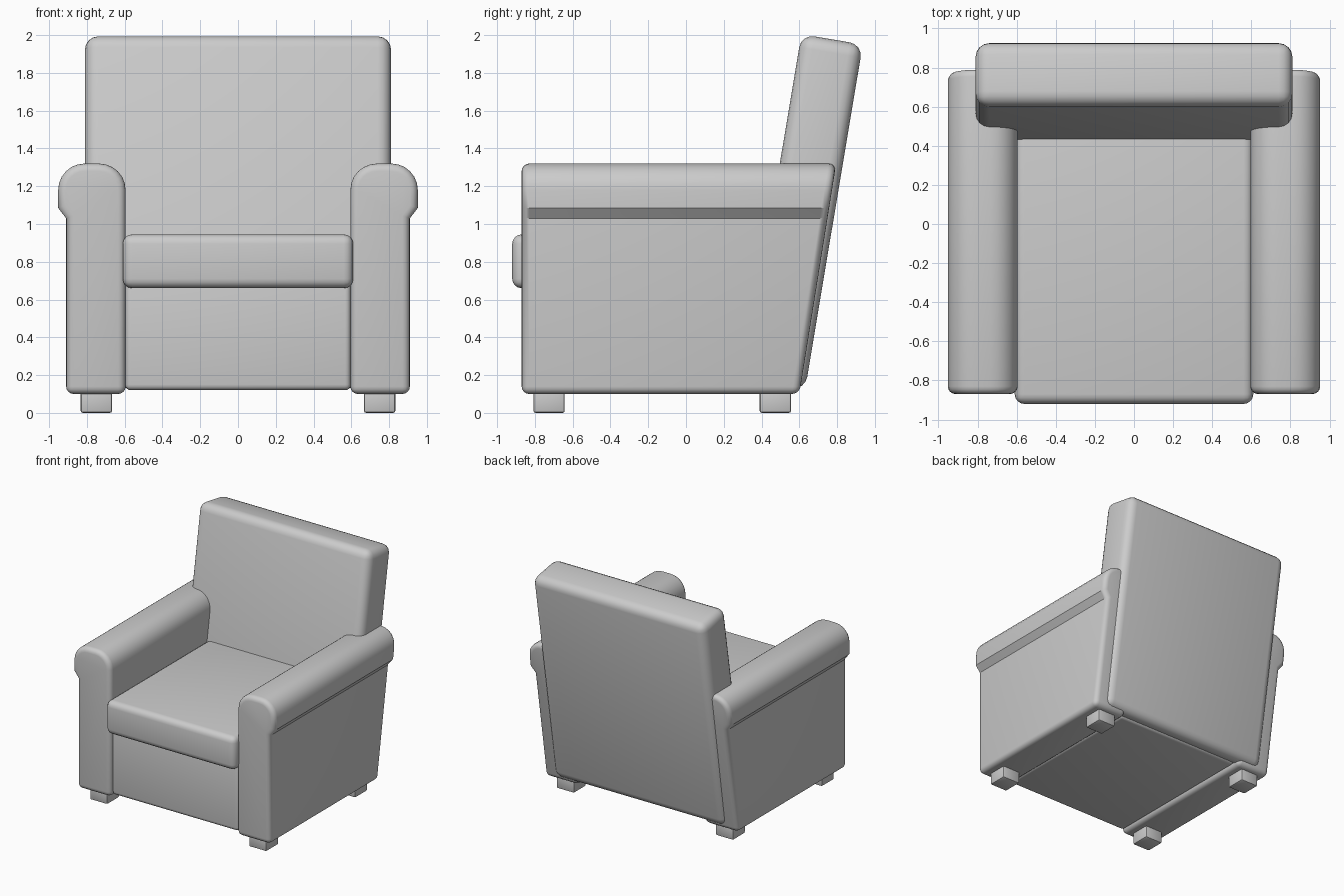
import bpy, bmesh
from math import sin, cos, pi, radians

if "Cube" in bpy.data.objects:
    bpy.data.objects.remove(bpy.data.objects["Cube"])


def finish(obj, bevel, segments=4, angle=40):
    mod = obj.modifiers.new("soft edges", 'BEVEL')
    mod.width, mod.segments = bevel, segments
    mod.limit_method, mod.angle_limit = 'ANGLE', radians(angle)
    bpy.ops.object.select_all(action='DESELECT')
    obj.select_set(True)
    bpy.context.view_layer.objects.active = obj
    bpy.ops.object.modifier_apply(modifier=mod.name)
    bpy.ops.object.shade_smooth_by_angle(angle=radians(35))
    return obj


def loft(name, start, end, bevel, segments=4):
    """Solid between two matching outlines."""
    bm = bmesh.new()
    a = [bm.verts.new(p) for p in start]
    b = [bm.verts.new(p) for p in end]
    bm.faces.new(a)
    bm.faces.new(b[::-1])
    n = len(a)
    for i in range(n):
        bm.faces.new((a[i], b[i], b[(i + 1) % n], a[(i + 1) % n]))
    bmesh.ops.recalc_face_normals(bm, faces=bm.faces)
    mesh = bpy.data.meshes.new(name)
    bm.to_mesh(mesh)
    bm.free()
    obj = bpy.data.objects.new(name, mesh)
    bpy.context.collection.objects.link(obj)
    return finish(obj, bevel, segments)


def box(name, x0, x1, y0, y1, z0, z1, bevel, segments=4):
    ring = [(x0, y0), (x1, y0), (x1, y1), (x0, y1)]
    return loft(name, [(x, y, z0) for x, y in ring],
                [(x, y, z1) for x, y in ring], bevel, segments)


def arc(cx, cz, r, start, steps=6):
    return [(cx + r * cos(start + i * pi / 2 / steps),
             cz + r * sin(start + i * pi / 2 / steps)) for i in range(steps + 1)]


# Arms: rolled-top profile with a raked back end
profile = ([(0.595, 0.10), (0.91, 0.10), (0.91, 1.03), (0.952, 1.085)]
           + arc(0.812, 1.18, 0.14, 0) + arc(0.735, 1.18, 0.14, pi / 2))
for side, label in ((1, "right"), (-1, "left")):
    loft(label + "_arm",
         [(side * x, -0.87, z) for x, z in profile],
         [(side * x, 0.60 + 0.16 * (z - 0.10), z) for x, z in profile], 0.04)

# Backrest: leaning slab
back = [(0.305, 0.175), (0.63, 0.12), (0.936, 1.95), (0.611, 2.005)]
loft("backrest", [(-0.81, y, z) for y, z in back],
     [(0.81, y, z) for y, z in back], 0.07)

# Base and seat cushion
box("base", -0.597, 0.597, -0.85, 0.55, 0.12, 0.70, 0.03)
box("seat_cushion", -0.61, 0.61, -0.92, 0.55, 0.66, 0.945, 0.05)

# Feet
for x in (-0.75, 0.75):
    for y, label in ((-0.725, "front"), (0.473, "rear")):
        box(label + "_foot", x - 0.083, x + 0.083, y - 0.083, y + 0.083,
            0, 0.13, 0.012, 2)
